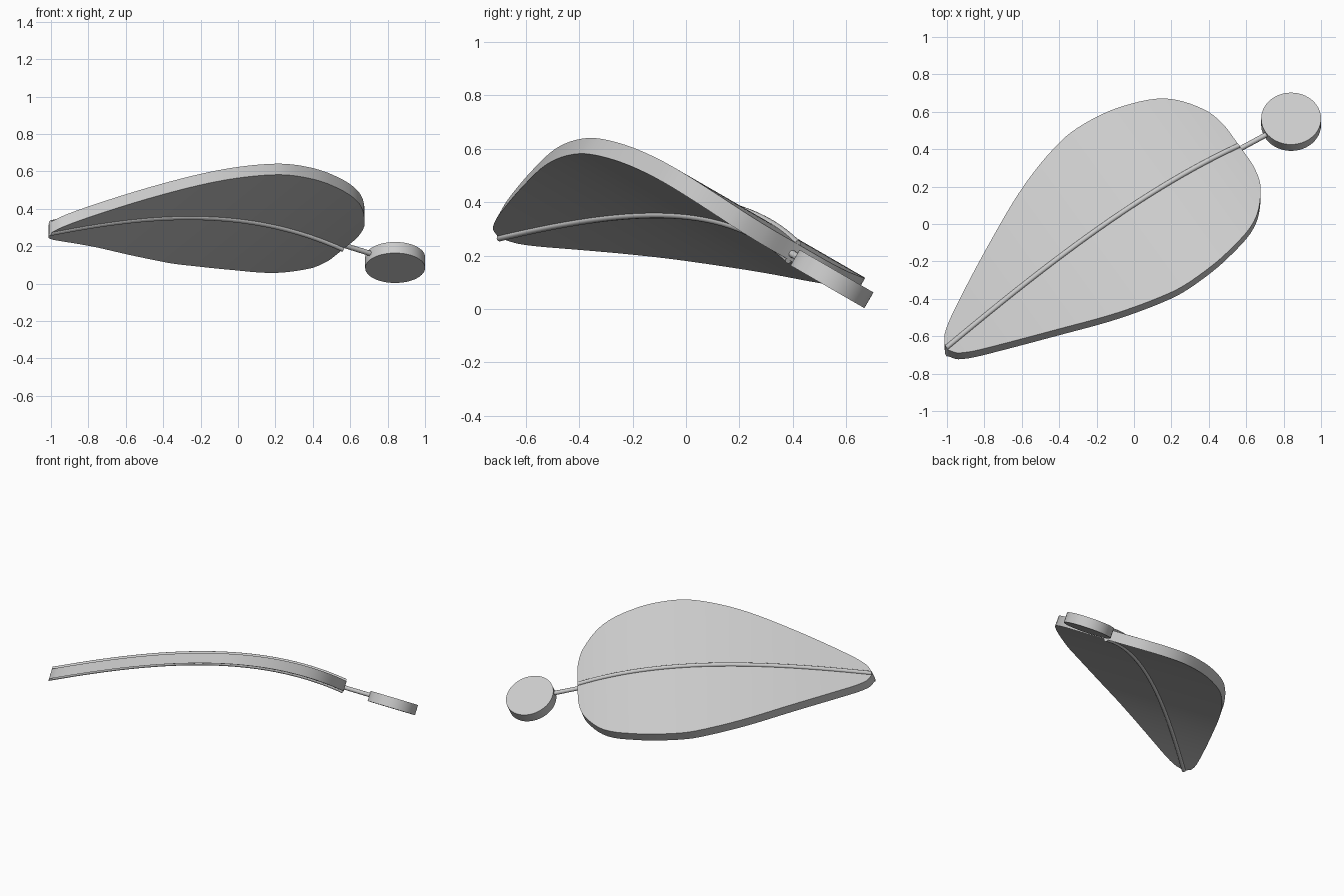
import bpy, bmesh, math
from mathutils import Matrix, Vector
from mathutils.geometry import interpolate_bezier

if "Cube" in bpy.data.objects:
    bpy.data.objects.remove(bpy.data.objects["Cube"])

TILT = Matrix.Rotation(math.radians(-30), 4, 'X')   # whole model leans back
AXIS = math.radians(32)                             # heading of the midrib
BASE = (0.56, 0.241)
LENGTH, THICK = 1.845, 0.068

grey = bpy.data.materials.new("light_grey")
grey.use_nodes = True
grey.diffuse_color = (0.6, 0.6, 0.6, 1)
grey.node_tree.nodes["Principled BSDF"].inputs["Base Color"].default_value = (0.6, 0.6, 0.6, 1)


def droop(t):
    """Height of the leaf underside at distance t from its base."""
    return 0.352 + 0.138 * t - 0.292 * t**2 + 0.043 * t**3


def place(t, p, height):
    """Point at distance t along the midrib and p across it."""
    return Vector((BASE[0] - t * math.cos(AXIS) - p * math.sin(AXIS),
                   BASE[1] - t * math.sin(AXIS) + p * math.cos(AXIS), height))


def finish(bm, name, angle=30):
    bmesh.ops.recalc_face_normals(bm, faces=bm.faces)
    mesh = bpy.data.meshes.new(name)
    bm.to_mesh(mesh)
    bm.free()
    mesh.materials.append(grey)
    ob = bpy.data.objects.new(name, mesh)
    bpy.context.collection.objects.link(ob)
    ob.matrix_world = TILT
    bpy.ops.object.select_all(action='DESELECT')
    ob.select_set(True)
    bpy.context.view_layer.objects.active = ob
    bpy.ops.object.shade_smooth_by_angle(angle=math.radians(angle))
    return ob


def smooth_path(pts, steps):
    """Smooth curve through the given points."""
    pts = [Vector((*q, 0)) for q in pts]
    out = []
    for i in range(len(pts) - 1):
        a, b = pts[i], pts[i + 1]
        ta = (b - pts[max(i - 1, 0)]).normalized()
        tb = (pts[min(i + 2, len(pts) - 1)] - a).normalized()
        reach = (b - a).length / 3
        out += interpolate_bezier(a, a + ta * reach, b - tb * reach, b, steps + 1)[:-1]
    return out + [pts[-1]]


# Leaf blade: half outline mirrored across the midrib, bent and given thickness
outline = [(0, 0.02), (0.0, 0.15), (0.04, 0.285), (0.18, 0.445), (0.4, 0.53),
           (0.6, 0.56), (0.77, 0.553), (1.05, 0.47), (1.34, 0.335),
           (1.7, 0.145), (1.81, 0.07), (1.845, 0.012)]
bm = bmesh.new()
rows = []
for q in smooth_path(outline, 5):
    rows.append([bm.verts.new(place(q.x, s * q.y, droop(q.x) + h))
                 for s, h in ((-1, 0), (1, 0), (1, THICK), (-1, THICK))])
for a, b in zip(rows, rows[1:]):
    for i in range(4):
        j = (i + 1) % 4
        bm.faces.new((a[i], a[j], b[j], b[i]))
bm.faces.new(rows[0])
bm.faces.new(rows[-1])
finish(bm, "leaf_blade")


def rod(name, centres, radius, sides=12):
    """Round rod that follows a path along the midrib."""
    bm = bmesh.new()
    rings = []
    for t, h in centres:
        rings.append([bm.verts.new(place(t, radius * math.cos(2 * math.pi * k / sides),
                                         h + radius * math.sin(2 * math.pi * k / sides)))
                      for k in range(sides)])
    for a, b in zip(rings, rings[1:]):
        for i in range(sides):
            j = (i + 1) % sides
            bm.faces.new((a[i], a[j], b[j], b[i]))
    bm.faces.new(rings[0])
    bm.faces.new(rings[-1])
    finish(bm, name, 40)


# Midrib on both faces of the blade
stations = [LENGTH * k / 32 for k in range(33)]
rod("midrib_top", [(t, droop(t) + THICK) for t in stations], 0.014)
rod("midrib_underside", [(t, droop(t)) for t in stations], 0.014)

# Stem joining the blade to the disc
rod("stem", [(0.02, 0.378), (-0.2, 0.378)], 0.014)

# Flat round disc at the end of the stem
bm = bmesh.new()
bmesh.ops.create_cone(bm, cap_ends=True, segments=64, radius1=0.16, radius2=0.16, depth=THICK,
                      matrix=Matrix.Translation((0.84, 0.417, 0.371)))
finish(bm, "end_disc")
